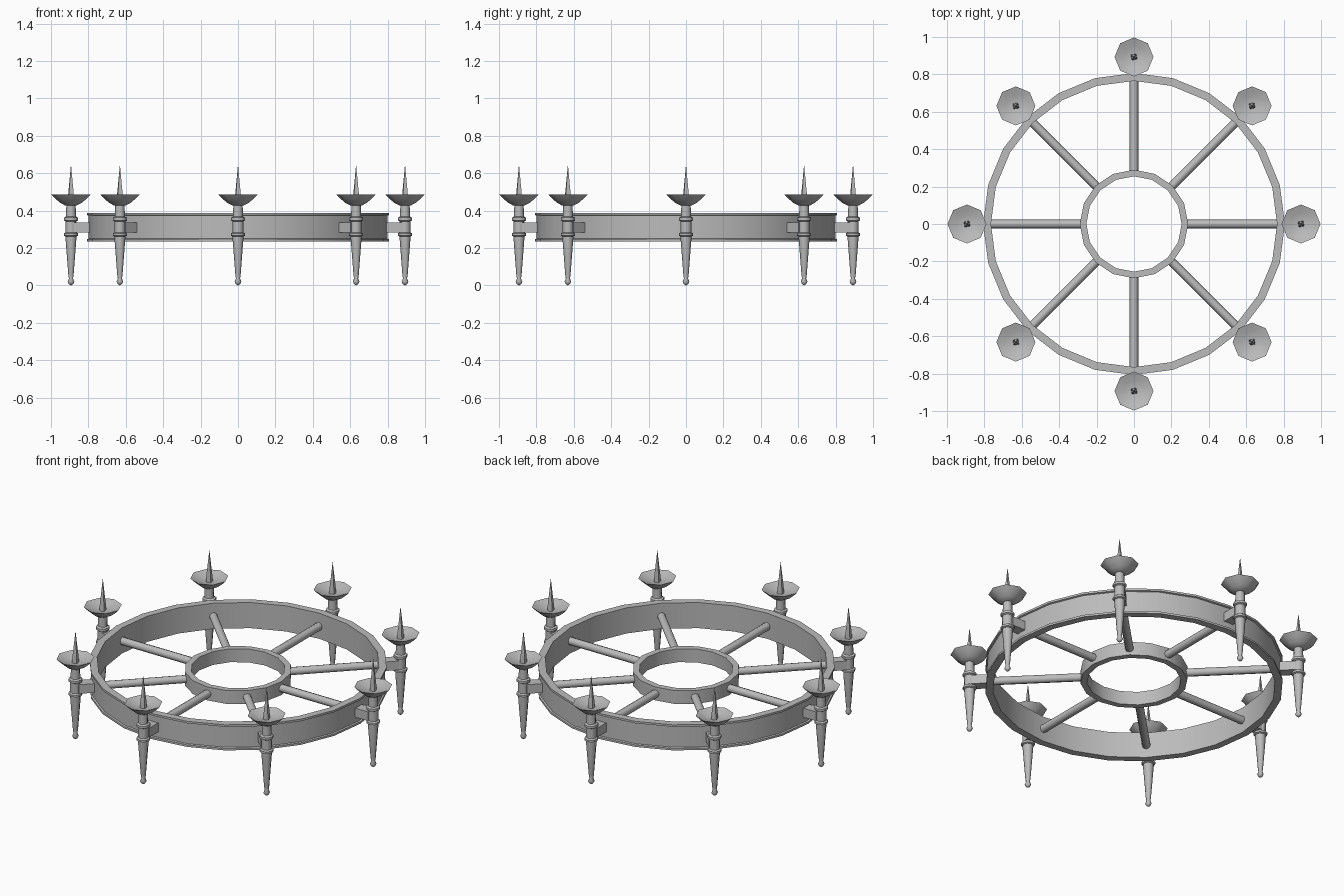
import bpy, bmesh, math
from mathutils import Matrix

cube = bpy.data.objects.get("Cube")
if cube:
    bpy.data.objects.remove(cube)

iron = bpy.data.materials.new("grey_iron")
iron.use_nodes = True
GREY = (0.5, 0.5, 0.5, 1)
iron.diffuse_color = GREY
iron.node_tree.nodes["Principled BSDF"].inputs["Base Color"].default_value = GREY

MID_Z = 0.31
SCONCE_R = 0.893
ARMS = 8


def finish(name, bm, smooth=None):
    bmesh.ops.recalc_face_normals(bm, faces=bm.faces)
    mesh = bpy.data.meshes.new(name)
    bm.to_mesh(mesh)
    bm.free()
    mesh.materials.append(iron)
    obj = bpy.data.objects.new(name, mesh)
    bpy.context.collection.objects.link(obj)
    if smooth:
        bpy.ops.object.select_all(action='DESELECT')
        obj.select_set(True)
        bpy.context.view_layer.objects.active = obj
        bpy.ops.object.shade_smooth_by_angle(angle=math.radians(smooth))
    return obj


def lathe(name, profile, sides, smooth=None, closed=False, turn=0.0):
    """Revolve (radius, height) points around z."""
    bm = bmesh.new()
    verts = [bm.verts.new((r * math.cos(turn), r * math.sin(turn), z)) for r, z in profile]
    edges = [bm.edges.new(p) for p in zip(verts, verts[1:])]
    if closed:
        edges.append(bm.edges.new((verts[-1], verts[0])))
    bmesh.ops.spin(bm, geom=verts + edges, cent=(0, 0, 0), axis=(0, 0, 1),
                   angle=math.tau, steps=sides, use_merge=False)
    bmesh.ops.remove_doubles(bm, verts=bm.verts, dist=0.0005)
    return finish(name, bm, smooth)


def around(first, turn_too=True):
    """Repeat a part at every arm of the wheel."""
    base = first.matrix_basis.copy()
    for i in range(ARMS):
        obj = first if i == 0 else first.copy()
        if i:
            bpy.context.collection.objects.link(obj)
        rot = Matrix.Rotation(i * math.tau / ARMS, 4, 'Z')
        if turn_too:
            obj.matrix_basis = rot @ base
        else:
            obj.location = rot @ base.translation


# Outer hoop with a thin lip along both edges
hoop = [(0.765, 0.235), (0.807, 0.235), (0.807, 0.247), (0.798, 0.25),
        (0.798, 0.373), (0.807, 0.376), (0.807, 0.388), (0.765, 0.388)]
lathe("outer_hoop", hoop, 24, 30, closed=True)

# Inner hoop
lathe("inner_hoop", [(0.255, 0.27), (0.29, 0.27), (0.29, 0.35), (0.255, 0.35)],
      16, 30, closed=True)

# Round spokes between the hoops
bm = bmesh.new()
bmesh.ops.create_cone(bm, cap_ends=True, segments=8, radius1=0.023, radius2=0.023,
                      depth=0.5, matrix=Matrix.Translation((0.525, 0, MID_Z))
                      @ Matrix.Rotation(math.pi / 2, 4, 'Y'))
around(finish("spoke", bm, 50))

# Brackets that carry the sconces
bm = bmesh.new()
bmesh.ops.create_cube(bm, size=1, matrix=Matrix.Translation((0.835, 0, MID_Z))
                      @ Matrix.Diagonal((0.09, 0.06, 0.054, 1)))
around(finish("bracket", bm))

# Tapered holder with ball tip and two collars
holder = [(0, 0.005), (0.012, 0.008), (0.018, 0.02), (0.011, 0.037), (0.014, 0.055),
          (0.029, 0.25), (0.029, 0.262), (0.038, 0.266), (0.038, 0.278), (0.029, 0.284),
          (0.029, 0.343), (0.038, 0.348), (0.038, 0.362), (0.027, 0.368),
          (0.025, 0.425), (0.025, 0.445)]
holder[0] = (0, 0)
body = lathe("holder", holder, 8, 50)
body.location.x = SCONCE_R
around(body)

# Shallow drip dish
dish = [(0, 0.428), (0.032, 0.428), (0.058, 0.442), (0.086, 0.466),
        (0.104, 0.485), (0.06, 0.468), (0, 0.455)]
pan = lathe("drip_dish", dish, 8, 50)
pan.location.x = SCONCE_R
around(pan)

# Square candle spike
spike = lathe("spike", [(0, 0.45), (0.021, 0.45), (0.017, 0.5), (0.011, 0.55), (0, 0.648)],
              4, turn=math.radians(55))
spike.location.x = SCONCE_R
around(spike, turn_too=False)
